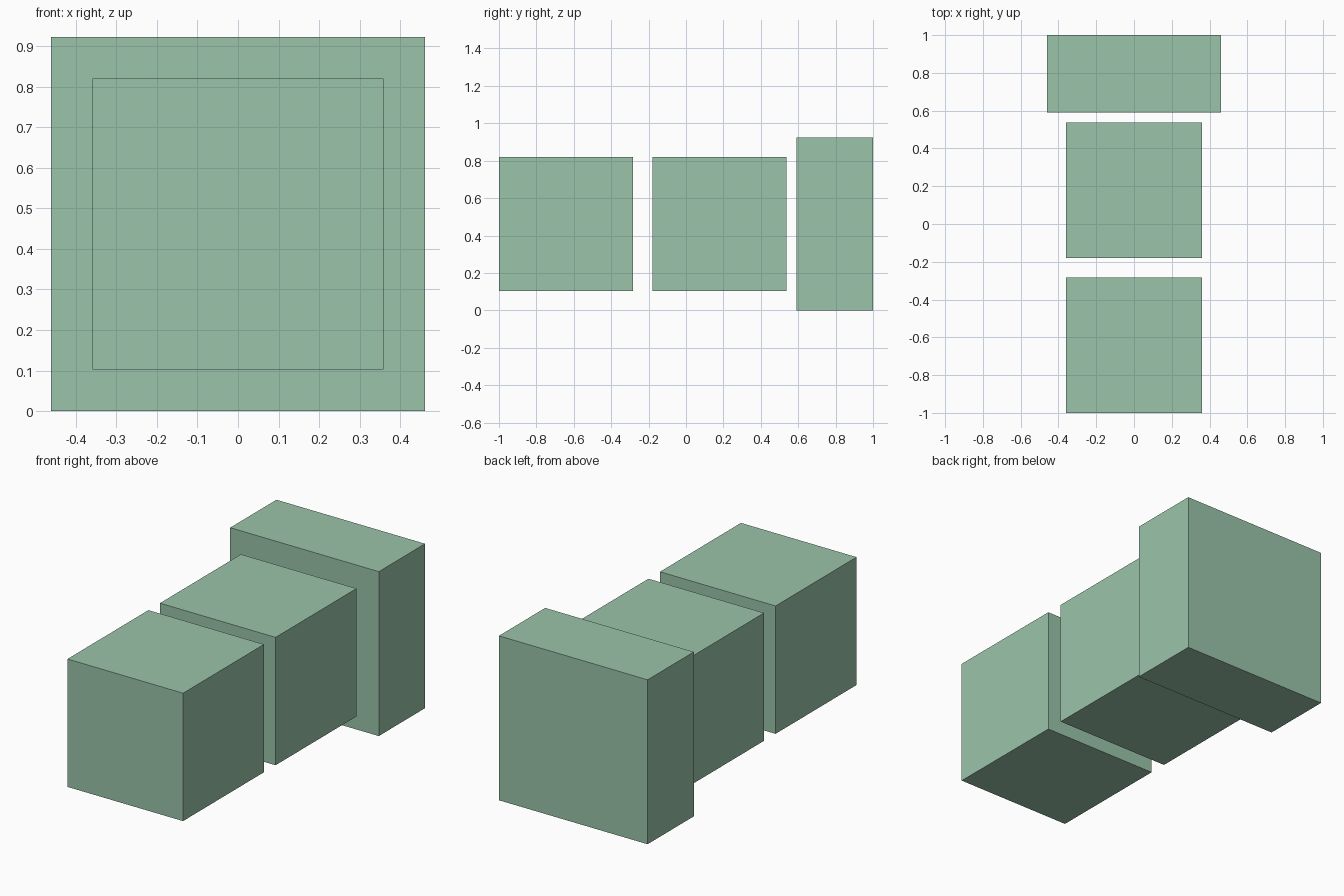
import bpy

if "Cube" in bpy.data.objects:
    bpy.data.objects.remove(bpy.data.objects["Cube"])

U = 2 / 39  # the whole model is 39 modules long

green = bpy.data.materials.new("soft_green")
green.diffuse_color = (0.328, 0.552, 0.402, 1)
green.use_nodes = True
green.node_tree.nodes["Principled BSDF"].inputs["Base Color"].default_value = green.diffuse_color


def block(name, side, y0, depth, z0):
    """Square-fronted block, given in modules; y0 is its front face."""
    bpy.ops.mesh.primitive_cube_add(
        size=1, location=(0, (y0 + depth / 2) * U - 1, (z0 + side / 2) * U))
    ob = bpy.context.object
    ob.name = name
    ob.scale = (side * U, depth * U, side * U)
    bpy.ops.object.transform_apply(location=False, rotation=False, scale=True)
    ob.data.materials.append(green)
    return ob


# Two equal cubes in a row, raised to the middle of the back slab
block("front_cube", 14, 0, 14, 2)
block("middle_cube", 14, 16, 14, 2)

# Larger, thinner slab closing the back
block("back_slab", 18, 31, 8, 0)
